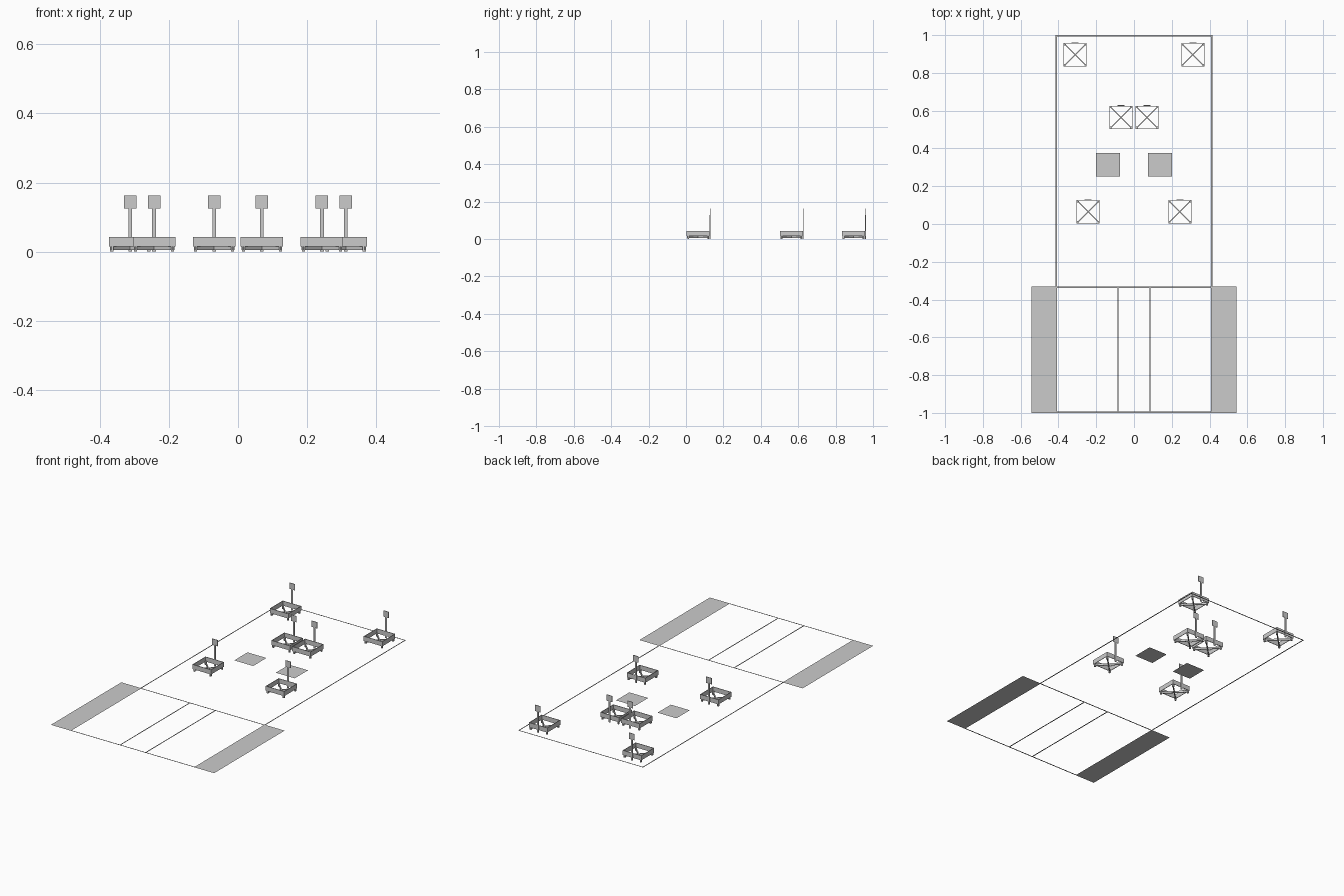
import bpy, bmesh, math
from mathutils import Matrix, Vector

if "Cube" in bpy.data.objects:
    bpy.data.objects.remove(bpy.data.objects["Cube"])


def add_box(bm, center, size, angle=0.0):
    m = (Matrix.Translation(center) @ Matrix.Rotation(angle, 4, 'Z')
         @ Matrix.Diagonal(Vector((*size, 1.0))))
    bmesh.ops.create_cube(bm, size=1.0, matrix=m)


def add_flat(bm, x0, x1, y0, y1, z=0.0):
    bm.faces.new([bm.verts.new(p) for p in
                  ((x0, y0, z), (x1, y0, z), (x1, y1, z), (x0, y1, z))])


def make_mesh(name, bm):
    me = bpy.data.meshes.new(name)
    bm.to_mesh(me)
    bm.free()
    return me


def make_object(name, me, loc=(0, 0, 0)):
    ob = bpy.data.objects.new(name, me)
    ob.location = loc
    bpy.context.collection.objects.link(ob)
    return ob


# Field lines: long sides, cross lines and lane lines
X, W = 0.412, 0.0035
MID = -0.335
bm = bmesh.new()
for s in (-1, 1):
    add_flat(bm, s * X - W, s * X + W, -1, 1)
for y in (-1 + W, MID, 1 - W):
    add_flat(bm, -X + W, X - W, y - W, y + W)
for s in (-1, 1):
    add_flat(bm, s * 0.085 - W, s * 0.085 + W, -1 + 2 * W, MID - W)
make_object("field_lines", make_mesh("field_lines", bm))

# Side zones beside the front area
for side, s in (("left", -1), ("right", 1)):
    bm = bmesh.new()
    a, b = sorted((s * (X + W), s * 0.542))
    add_flat(bm, a, b, -1, -0.332)
    make_object("side_zone_" + side, make_mesh("side_zone", bm))

# Square floor pads
for side, s in (("left", -1), ("right", 1)):
    bm = bmesh.new()
    add_flat(bm, s * 0.138 - 0.063, s * 0.138 + 0.063, 0.251, 0.377)
    make_object("floor_pad_" + side, make_mesh("floor_pad", bm))

# Basket frame: four walls, corner feet and bottom cross braces
H, T = 0.0615, 0.003
bm = bmesh.new()
for s in (-1, 1):
    add_box(bm, (0, s * (H - T / 2), 0.029), (2 * H, T, 0.028))
    add_box(bm, (s * (H - T / 2), 0, 0.029), (T, 2 * H - 2 * T, 0.028))
    for t in (-1, 1):
        add_box(bm, (s * (H - 0.008), t * (H - 0.008), 0.0095), (0.009, 0.009, 0.019))
for k, a in enumerate((math.pi / 4, -math.pi / 4)):
    add_box(bm, (0, 0, 0.0105), (2 * 1.414 * (H - 0.005), 0.006, 0.011), a)
frame = make_mesh("basket_frame", bm)

# Marker: post behind the basket with a small sign plate
bm = bmesh.new()
add_box(bm, (0, H + 0.002, 0.064), (0.011, 0.004, 0.128))
add_box(bm, (0, H + 0.002, 0.1435), (0.036, 0.003, 0.037))
marker = make_mesh("marker_sign", bm)

# Three mirrored pairs of baskets
for row, x, y in (("front", 0.243, 0.065), ("middle", 0.069, 0.564), ("back", 0.312, 0.896)):
    for side, s in (("left", -1), ("right", 1)):
        make_object(f"{row}_{side}_basket", frame, (s * x, y, 0))
        make_object(f"{row}_{side}_marker", marker, (s * x, y, 0))
